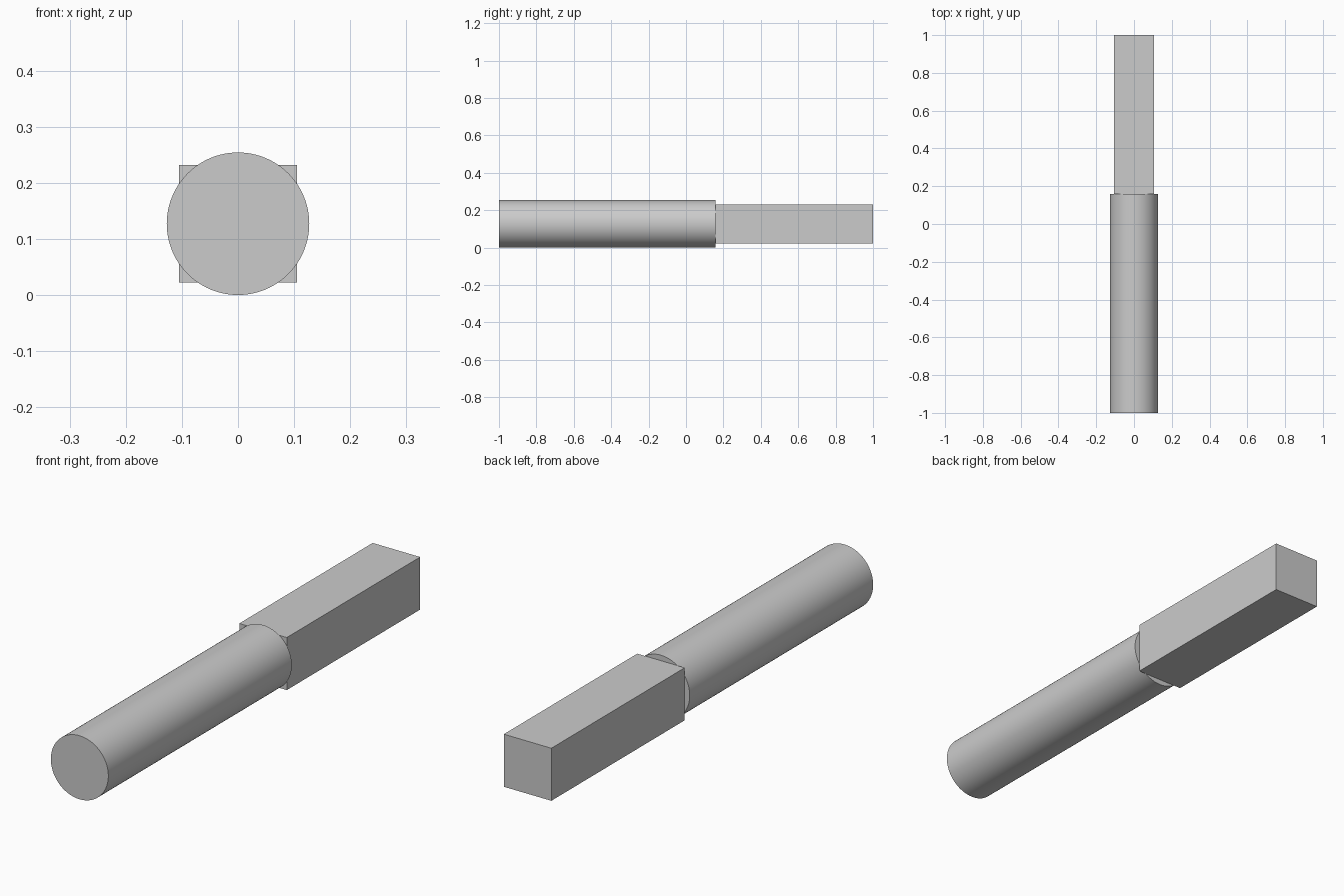
import bpy
import math

cube = bpy.data.objects.get("Cube")
if cube:
    bpy.data.objects.remove(cube, do_unlink=True)

RADIUS = 0.127
HALF_SIDE = 0.105
FRONT, JOINT, BACK = -1.0, 0.158, 1.0

grey = bpy.data.materials.new("plain grey")
grey.use_nodes = True
colour = (0.6, 0.6, 0.6, 1.0)
grey.diffuse_color = colour
grey.node_tree.nodes["Principled BSDF"].inputs["Base Color"].default_value = colour


def finish(name):
    """Name the new part, apply its transform and give it the material."""
    part = bpy.context.object
    part.name = part.data.name = name
    bpy.ops.object.transform_apply(location=False, rotation=True, scale=True)
    part.data.materials.append(grey)
    return part


# Round shaft at the front
bpy.ops.mesh.primitive_cylinder_add(
    vertices=96, radius=RADIUS, depth=JOINT - FRONT,
    location=(0, (FRONT + JOINT) / 2, RADIUS), rotation=(math.pi / 2, 0, 0))
finish("round_shaft")
bpy.ops.object.shade_smooth_by_angle(angle=math.radians(30))

# Square bar at the back, sharing the shaft's axis
bpy.ops.mesh.primitive_cube_add(size=1, location=(0, (JOINT + BACK) / 2, RADIUS))
bpy.context.object.scale = (2 * HALF_SIDE, BACK - JOINT, 2 * HALF_SIDE)
finish("square_bar")
